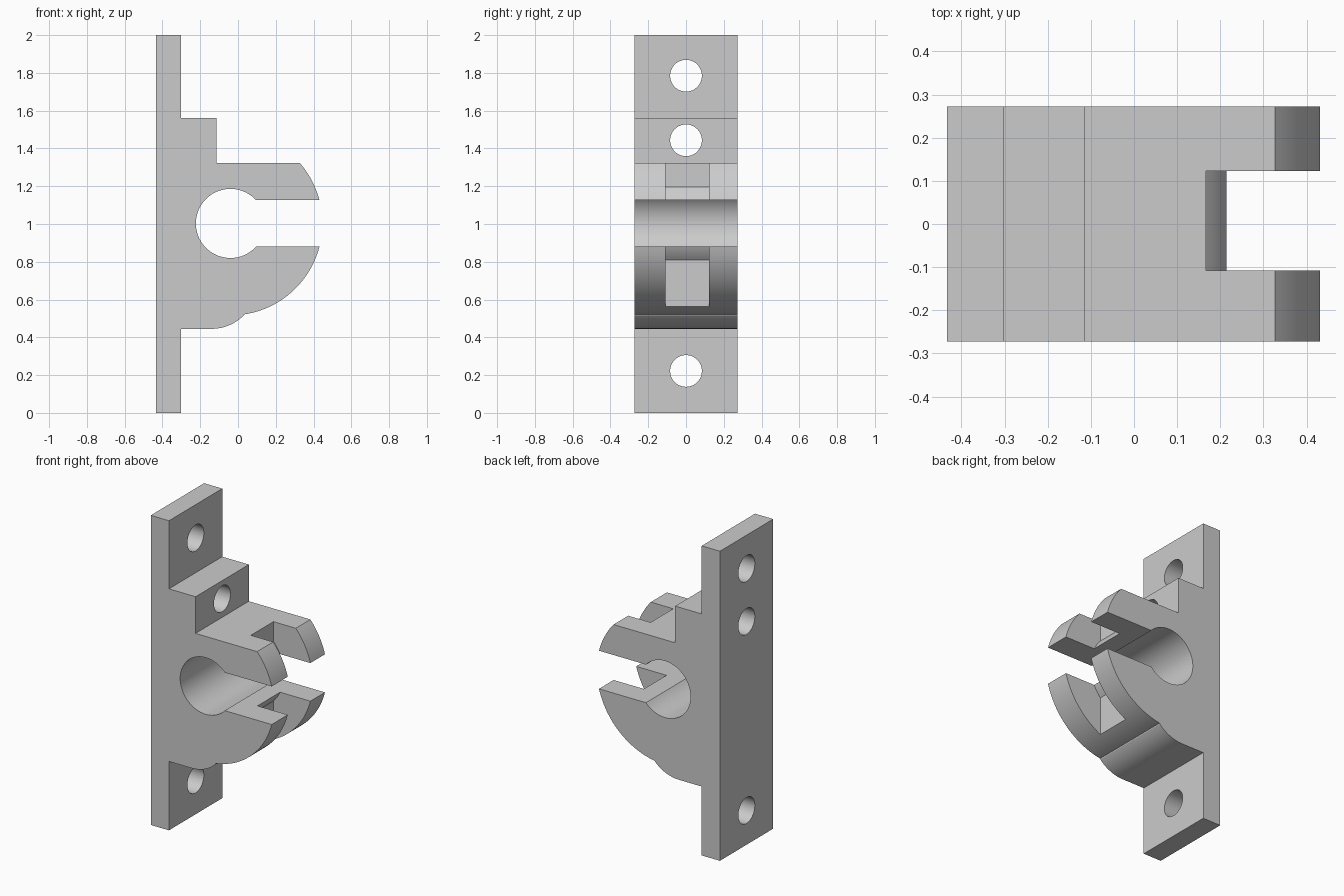
import bpy, bmesh
from math import atan2, cos, sin, pi, radians
from mathutils import Matrix, Vector

cube = bpy.data.objects.get("Cube")
if cube:
    bpy.data.objects.remove(cube, do_unlink=True)

# One plain material
grey = bpy.data.materials.new("light_grey")
grey.use_nodes = True
colour = (0.6, 0.6, 0.6, 1)
grey.diffuse_color = colour
grey.node_tree.nodes["Principled BSDF"].inputs["Base Color"].default_value = colour

# Main dimensions
BORE = (-0.04, 1.003)
BORE_R, SLEEVE_R, JAW_R = 0.183, 0.283, 0.487
BACK, PLATE, WALL = -0.433, -0.303, 0.167
HALF_WIDTH = 0.272


def arc(centre, radius, start, end, steps):
    """Points on an arc in the x-z plane, angles in radians."""
    return [(centre[0] + radius * cos(start + (end - start) * i / steps),
             centre[1] + radius * sin(start + (end - start) * i / steps))
            for i in range(steps + 1)]


def angle_at_height(radius, z):
    h = z - BORE[1]
    return atan2(h, (radius ** 2 - h ** 2) ** 0.5)


def make_object(name, bm):
    bmesh.ops.recalc_face_normals(bm, faces=bm.faces)
    mesh = bpy.data.meshes.new(name)
    bm.to_mesh(mesh)
    bm.free()
    mesh.materials.append(grey)
    obj = bpy.data.objects.new(name, mesh)
    bpy.context.collection.objects.link(obj)
    return obj


def prism(name, outline, y0, y1):
    bm = bmesh.new()
    face = bm.faces.new([bm.verts.new((x, y0, z)) for x, z in outline])
    side = bmesh.ops.extrude_face_region(bm, geom=[face])["geom"]
    moved = [v for v in side if isinstance(v, bmesh.types.BMVert)]
    bmesh.ops.translate(bm, verts=moved, vec=Vector((0, y1 - y0, 0)))
    return make_object(name, bm)


def screw_cutter(name, z):
    bm = bmesh.new()
    turn = Matrix.Translation((-0.25, 0, z)) @ Matrix.Rotation(pi / 2, 4, 'Y')
    bmesh.ops.create_cone(bm, cap_ends=True, segments=48, radius1=0.084,
                          radius2=0.084, depth=0.6, matrix=turn)
    return make_object(name, bm)


# Bracket outline: back plate, stepped block, jaws, open bore and lower fillet
slot_top, slot_bottom = 1.126, 0.88
outline = [(BACK, 0), (BACK, 2), (PLATE, 2), (PLATE, 1.56),
           (-0.113, 1.56), (-0.113, 1.323)]
outline += arc(BORE, JAW_R, angle_at_height(JAW_R, 1.323),
               angle_at_height(JAW_R, slot_top), 10)
outline += arc(BORE, BORE_R, angle_at_height(BORE_R, slot_top),
               2 * pi + angle_at_height(BORE_R, slot_bottom), 56)
outline += arc(BORE, JAW_R, angle_at_height(JAW_R, slot_bottom),
               radians(-81.5), 28)
outline += arc((-0.14, 0.685), 0.24, radians(-45), -pi / 2, 12)
outline += [(PLATE, 0.445), (PLATE, 0)]
bracket = prism("clamp_bracket", outline, -HALF_WIDTH, HALF_WIDTH)

# Notch through both jaws, leaving the sleeve around the bore
reach = atan2(((SLEEVE_R ** 2) - (WALL - BORE[0]) ** 2) ** 0.5, WALL - BORE[0])
notch = [(WALL, 0.3), (0.6, 0.3), (0.6, 1.5), (WALL, 1.5)]
notch += arc(BORE, SLEEVE_R, reach, -reach, 24)
cutters = [prism("jaw_notch_cutter", notch, -0.108, 0.123)]

# Screw holes through the plate and block
for name, z in (("lower", 0.222), ("middle", 1.443), ("upper", 1.785)):
    cutters.append(screw_cutter(name + "_screw_hole_cutter", z))

bpy.context.view_layer.objects.active = bracket
for cutter in cutters:
    cutter.hide_render = True
    cut = bracket.modifiers.new(cutter.name, 'BOOLEAN')
    cut.operation, cut.solver, cut.object = 'DIFFERENCE', 'EXACT', cutter
    bpy.ops.object.modifier_apply(modifier=cut.name)
    bpy.data.objects.remove(cutter, do_unlink=True)

# Smooth curved walls, crisp edges
bpy.ops.object.select_all(action='DESELECT')
bracket.select_set(True)
bpy.ops.object.shade_smooth_by_angle(angle=radians(20))
